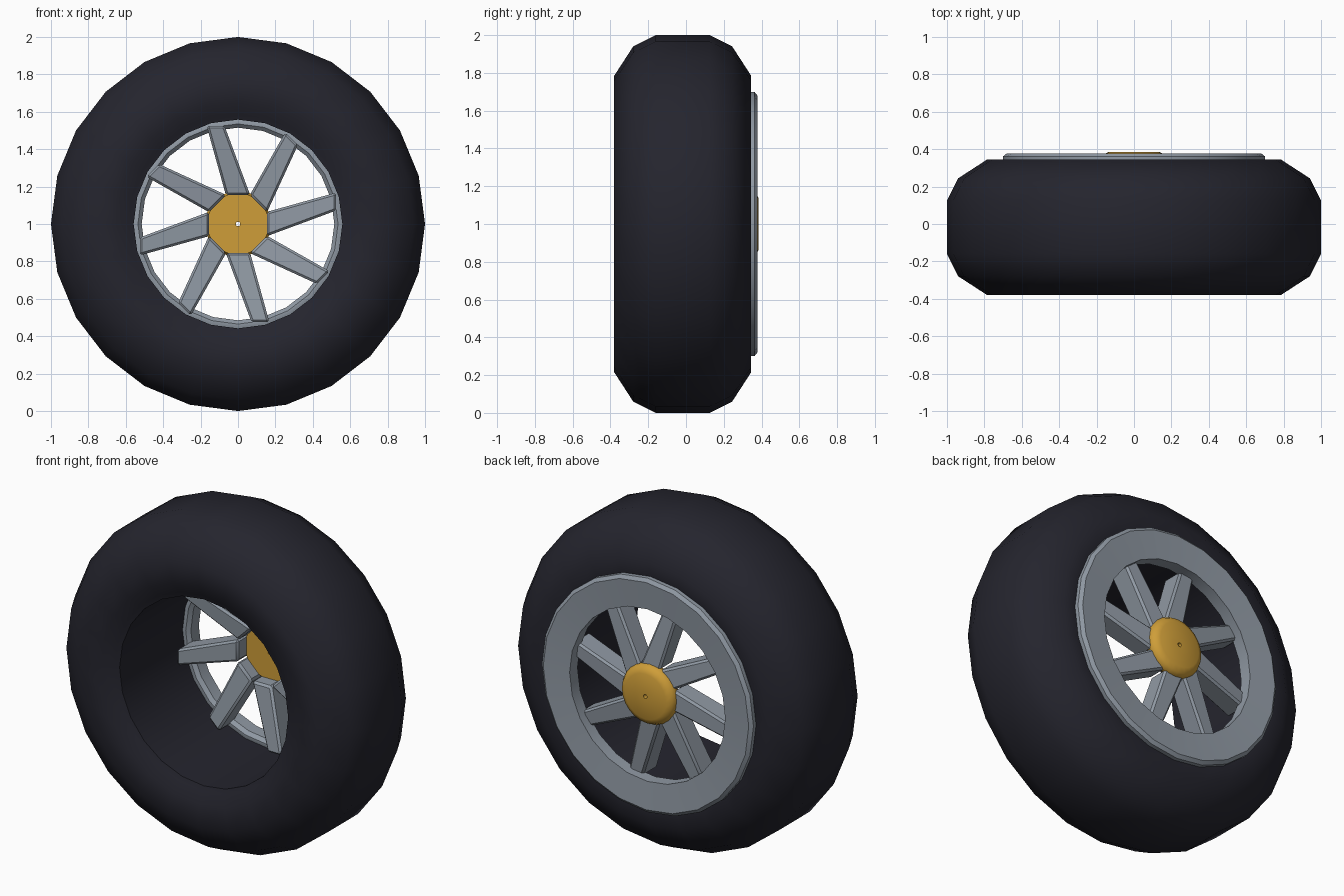
import bpy, bmesh, math
from mathutils import Matrix, Vector

if "Cube" in bpy.data.objects:
    bpy.data.objects.remove(bpy.data.objects["Cube"], do_unlink=True)

CENTRE = Vector((0, 0, 1))


def material(name, rgb):
    mat = bpy.data.materials.new(name)
    mat.use_nodes = True
    colour = (*rgb, 1)
    mat.diffuse_color = colour
    bsdf = next(n for n in mat.node_tree.nodes if n.type == "BSDF_PRINCIPLED")
    bsdf.inputs["Base Color"].default_value = colour
    bsdf.inputs["Roughness"].default_value = 0.6
    return mat


rubber = material("dark rubber", (0.018, 0.018, 0.027))
metal = material("grey metal", (0.28, 0.32, 0.37))
gold = material("gold", (0.62, 0.34, 0.04))


def finish(bm, name, mat, smooth_angle):
    bmesh.ops.recalc_face_normals(bm, faces=bm.faces)
    mesh = bpy.data.meshes.new(name)
    bm.to_mesh(mesh)
    bm.free()
    mesh.materials.append(mat)
    obj = bpy.data.objects.new(name, mesh)
    obj.location = CENTRE
    bpy.context.collection.objects.link(obj)
    bpy.ops.object.select_all(action="DESELECT")
    obj.select_set(True)
    bpy.context.view_layer.objects.active = obj
    bpy.ops.object.shade_smooth_by_angle(angle=math.radians(smooth_angle))
    return obj


def lathe(name, profile, mat, smooth_angle, sides=24):
    """Spin a closed (radius, y) profile around the y axis."""
    bm = bmesh.new()
    verts = [bm.verts.new((r, y, 0)) for r, y in profile]
    edges = [bm.edges.new((v, verts[i - 1])) for i, v in enumerate(verts)]
    bmesh.ops.spin(bm, geom=verts + edges, cent=(0, 0, 0), axis=(0, 1, 0),
                   angle=math.tau, steps=sides, use_merge=True)
    bmesh.ops.remove_doubles(bm, verts=bm.verts, dist=0.0005)
    return finish(bm, name, mat, smooth_angle)


# Tyre: rounded tread and sidewalls, with a straight inner barrel
MID = -0.0175
half = [(1.0, 0.143), (0.94, 0.262), (0.785, 0.3625),
        (0.65, 0.35), (0.585, 0.315), (0.558, 0.305)]
tyre_profile = [(r, MID - d) for r, d in half]
tyre_profile += [(r, MID + d) for r, d in reversed(half)]
lathe("tyre", tyre_profile, rubber, 60)

# Rim: flat ring with bevelled edges on the back of the tyre
lathe("rim", [(0.552, 0.27), (0.535, 0.27), (0.515, 0.29), (0.515, 0.365),
              (0.68, 0.378), (0.70, 0.362), (0.70, 0.335), (0.62, 0.30)],
      metal, 30)

# Hub cap: bevelled disc with a tiny centre hole
lathe("hub_cap", [(0.012, 0.30), (0.165, 0.30), (0.178, 0.325), (0.178, 0.345),
                  (0.165, 0.37), (0.135, 0.385), (0.012, 0.385)], gold, 40)

# Spokes: eight tapered, bevelled bars swept to one side
inner_end = [(0.155, 0.065), (0.155, -0.065)]
outer_end = [(0.525, 0.072), (0.525, 0.168)]
COUNT = 8
for i in range(COUNT):
    bm = bmesh.new()
    turn = Matrix.Rotation(-math.tau * i / COUNT, 4, "Y")
    loops = []
    for ends, front, back in ((inner_end, 0.22, 0.345), (outer_end, 0.17, 0.31)):
        (xa, za), (xb, zb) = ends
        if za < zb:
            (xa, za), (xb, zb) = (xb, zb), (xa, za)
        corners = [(xa, front, za), (xb, front, zb), (xb, back, zb), (xa, back, za)]
        loops.append([bm.verts.new(turn @ Vector(c)) for c in corners])
    a, b = loops
    bm.faces.new(a)
    bm.faces.new(b)
    for k in range(4):
        bm.faces.new((a[k - 1], a[k], b[k], b[k - 1]))
    bmesh.ops.recalc_face_normals(bm, faces=bm.faces)
    bmesh.ops.bevel(bm, geom=list(bm.edges), offset=0.012, segments=1,
                    affect="EDGES", profile=0.5)
    finish(bm, f"spoke_{i + 1}", metal, 30)
